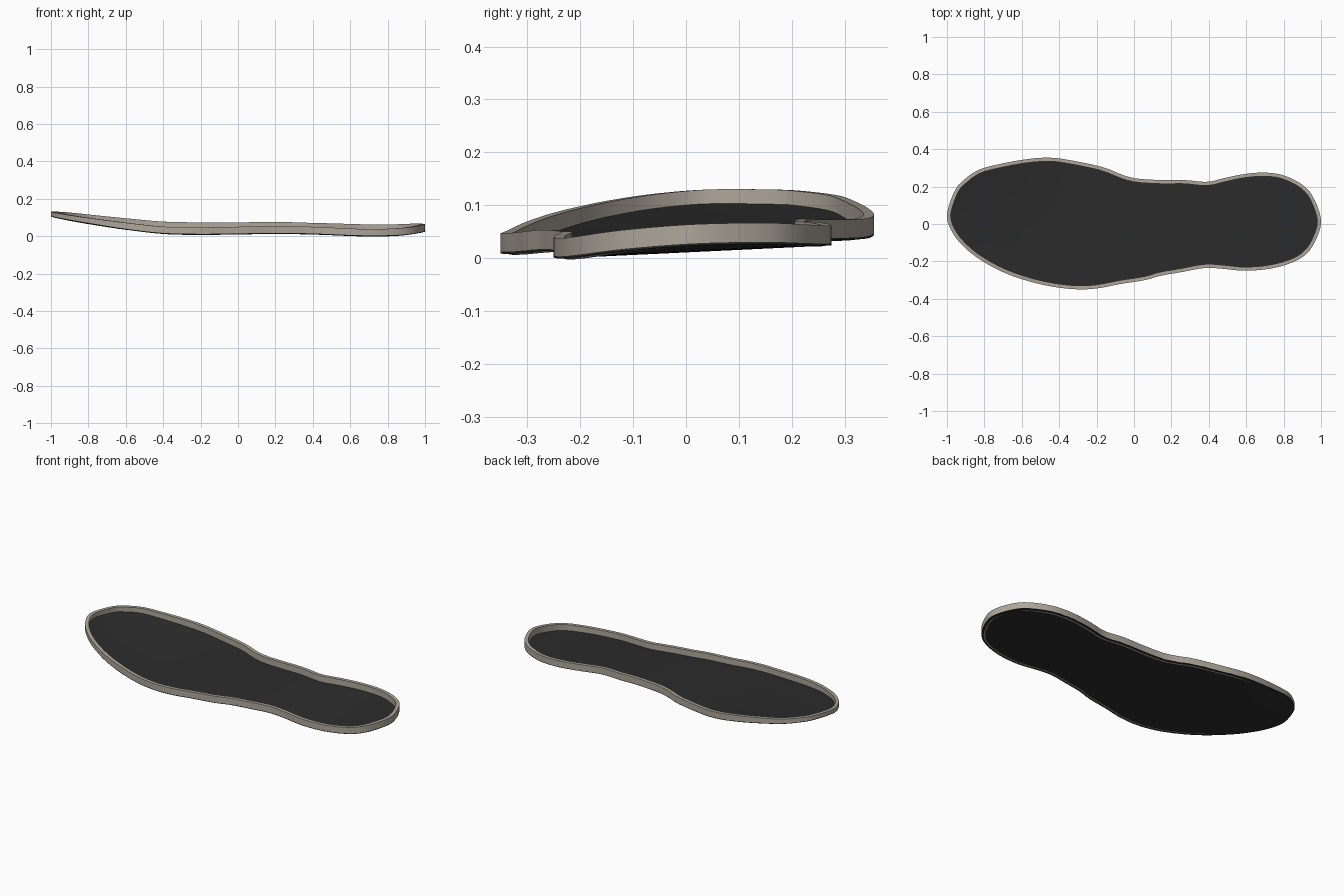
import bpy, bmesh, math
from mathutils import Vector

if "Cube" in bpy.data.objects:
    bpy.data.objects.remove(bpy.data.objects["Cube"])

N, M = 72, 16          # stations along the sole, divisions across it
RIM = 0.02             # rim thickness

# half outlines, toe (-x) to heel (+x)
LEFT = [(-1, .045), (-.96, .175), (-.91, .235), (-.83, .29), (-.72, .32), (-.585, .345), (-.46, .355),
        (-.345, .342), (-.17, .305), (-.08, .27), (0, .245), (.14, .235), (.27, .235), (.39, .225),
        (.48, .245), (.59, .267), (.70, .275), (.80, .26), (.90, .21), (.96, .14)]
RIGHT = [(1, .015), (.965, -.1), (.91, -.17), (.83, -.212), (.72, -.24), (.59, -.25), (.48, -.24),
         (.38, -.235), (.25, -.258), (.14, -.277), (.06, -.3), (-.08, -.322), (-.18, -.342),
         (-.29, -.35), (-.425, -.337), (-.56, -.307), (-.69, -.262), (-.80, -.205), (-.89, -.14),
         (-.965, -.055)]
# side profiles: edge height of the base, wall height of the rim
BASE = [(-1, .105), (-.8, .076), (-.6, .048), (-.4, .028), (-.2, .024), (0, .025), (.2, .027),
        (.45, .021), (.7, .013), (.87, .015), (1, .025)]
WALL = [(-1, .025), (-.8, .03), (-.6, .036), (-.3, .038), (.2, .04), (.7, .038), (1, .04)]


def spline(tbl, x):
    """Smooth interpolation of a table of (x, value)."""
    n = len(tbl)
    i = max(0, min(n - 2, sum(1 for p in tbl if p[0] <= x) - 1))

    def slope(k):
        a, b = tbl[max(k - 1, 0)], tbl[min(k + 1, n - 1)]
        return (b[1] - a[1]) / (b[0] - a[0])
    (x0, a), (x1, b) = tbl[i], tbl[i + 1]
    h = x1 - x0
    t = (x - x0) / h
    return ((2*t**3 - 3*t*t + 1) * a + (t**3 - 2*t*t + t) * h * slope(i)
            + (3*t*t - 2*t**3) * b + (t**3 - t*t) * h * slope(i + 1))


def closed_curve(pts, sub=12):
    out, n = [], len(pts)
    for i in range(n):
        p0, p1, p2, p3 = (Vector(pts[(i + k) % n]) for k in (-1, 0, 1, 2))
        for s in range(sub):
            t = s / sub
            out.append(.5 * (2*p1 + (p2 - p0)*t + (2*p0 - 5*p1 + 4*p2 - p3)*t*t
                             + (3*p1 - p0 - 3*p2 + p3)*t**3))
    return out


def at_x(half, x):
    for a, b in zip(half, half[1:]):
        if a.x <= x <= b.x and b.x > a.x:
            return a.y + (b.y - a.y) * (x - a.x) / (b.x - a.x)
    return half[0].y if x < 0 else half[-1].y


dense = closed_curve(LEFT + RIGHT)
lo = min(range(len(dense)), key=lambda i: dense[i].x)
dense = dense[lo:] + dense[:lo]
hi = max(range(len(dense)), key=lambda i: dense[i].x)
xa, xb = dense[0].x, dense[hi].x
for p in dense:
    p.x = (p.x - xa) / (xb - xa) * 2 - 1
upper, lower = dense[:hi + 1], (dense[hi:] + dense[:1])[::-1]
XS = [-math.cos(math.pi * i / N) for i in range(N + 1)]
UP = [at_x(upper, x) for x in XS]
LOW = [at_x(lower, x) for x in XS]


def edge_z(x, y):
    return spline(BASE, max(-1, min(1, x))) + y * (.042 + .008 * x)


def mat(name, c):
    m = bpy.data.materials.new(name)
    m.diffuse_color = (*c, 1)
    m.use_nodes = True
    m.node_tree.nodes["Principled BSDF"].inputs["Base Color"].default_value = m.diffuse_color
    return m


def finish(bm, name, material):
    bmesh.ops.remove_doubles(bm, verts=bm.verts, dist=1e-5)
    bmesh.ops.recalc_face_normals(bm, faces=bm.faces)
    me = bpy.data.meshes.new(name)
    bm.to_mesh(me)
    bm.free()
    ob = bpy.data.objects.new(name, me)
    bpy.context.collection.objects.link(ob)
    me.materials.append(material)
    bpy.ops.object.select_all(action='DESELECT')
    ob.select_set(True)
    bpy.context.view_layer.objects.active = ob
    bpy.ops.object.shade_smooth_by_angle(angle=math.radians(35))
    return ob


# dark sole plate: thin, slightly bellied towards the toe
bm = bmesh.new()
layers = []
for dz in (0, .004):
    grid = []
    for x, u, l in zip(XS, UP, LOW):
        belly = .010 * max(0, min(1, (-.2 - x) / .4)) * min(1, (u - l) / .5)
        row = []
        for j in range(M + 1):
            s = j / M
            y = l + (u - l) * s
            row.append(bm.verts.new((x, y, edge_z(x, y) + dz - belly * (1 - (2*s - 1)**2))))
        grid.append(row)
    layers.append(grid)


def quad(*vs):
    if len({tuple(round(c, 6) for c in v.co) for v in vs}) > 2:
        bm.faces.new(vs)


for g in layers:
    for i in range(N):
        for j in range(M):
            quad(g[i][j], g[i + 1][j], g[i + 1][j + 1], g[i][j + 1])
a, b = layers
for i in range(N):
    for j in (0, M):
        quad(a[i][j], a[i + 1][j], b[i + 1][j], b[i][j])
sole = finish(bm, "sole_plate", mat("charcoal", (.025, .025, .025)))

# beige rim wall following the outline
loop = [Vector((x, y)) for x, y in zip(XS, UP)]
loop += [Vector((x, y)) for x, y in list(zip(XS, LOW))[-2:0:-1]]
bm = bmesh.new()
rings = []
for i, p in enumerate(loop):
    t = (loop[(i + 1) % len(loop)] - loop[i - 1]).normalized()
    q = p + Vector((t.y, -t.x)) * RIM
    zb = edge_z(p.x, p.y) + .002
    zt = edge_z(p.x, p.y) + spline(WALL, p.x)
    rings.append([bm.verts.new(c) for c in ((*p, zb), (*p, zt), (*q, zt), (*q, zb - .004))])
for r, s in zip(rings, rings[1:] + rings[:1]):
    for k in range(4):
        bm.faces.new((r[k], r[(k + 1) % 4], s[(k + 1) % 4], s[k]))
rim = finish(bm, "sole_rim", mat("warm beige", (.42, .38, .32)))

# rest the model on the ground
low = min(v.co.z for v in sole.data.vertices)
for ob in (sole, rim):
    for v in ob.data.vertices:
        v.co.z -= low
